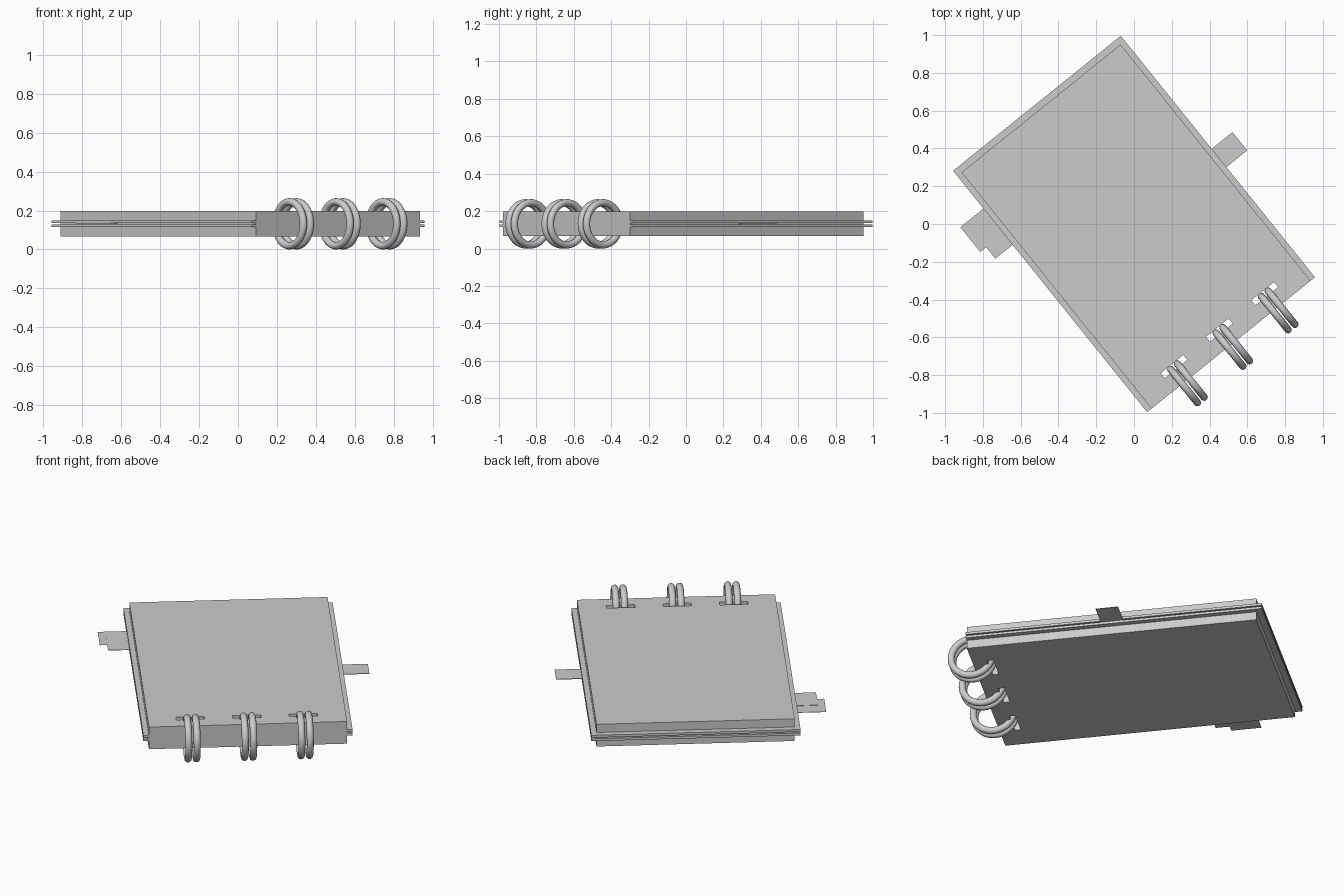
import bpy, bmesh
from math import radians
from mathutils import Matrix

if "Cube" in bpy.data.objects:
    bpy.data.objects.remove(bpy.data.objects["Cube"])

# The pad is modelled axis-aligned, then turned about z
TURN = Matrix.Rotation(radians(38.8), 4, 'Z')
W, L = 0.57, 0.82          # half size of the protruding sheets
IW, IL = 0.54, 0.785       # half width / top end of the main block
MID = 0.132                # middle height
RING_X = (-0.308, 0.0, 0.308)


def prism(name, outline, z0, z1):
    """Extrude a flat outline from z0 to z1."""
    bm = bmesh.new()
    face = bm.faces.new([bm.verts.new((x, y, z0)) for x, y in outline])
    res = bmesh.ops.extrude_face_region(bm, geom=[face])
    up = [v for v in res['geom'] if isinstance(v, bmesh.types.BMVert)]
    bmesh.ops.translate(bm, verts=up, vec=(0, 0, z1 - z0))
    bmesh.ops.recalc_face_normals(bm, faces=bm.faces)
    me = bpy.data.meshes.new(name)
    bm.to_mesh(me)
    bm.free()
    ob = bpy.data.objects.new(name, me)
    bpy.context.collection.objects.link(ob)
    ob.matrix_world = TURN
    return ob


def rect(x0, x1, y0, y1):
    return [(x0, y0), (x1, y0), (x1, y1), (x0, y1)]


# Main block with three slots punched right through
block = prism("pad_block", rect(-IW, IW, -L, IL), 0.066, 0.199)
for i, x in enumerate(RING_X):
    cutter = prism("slot_cutter", rect(x - 0.077, x + 0.077, -0.738, -0.704), -0.1, 0.4)
    cutter.hide_render = True
    mod = block.modifiers.new("slot", 'BOOLEAN')
    mod.operation = 'DIFFERENCE'
    mod.solver = 'EXACT'
    mod.object = cutter
    bpy.context.view_layer.objects.active = block
    bpy.ops.object.modifier_apply(modifier=mod.name)
    bpy.data.objects.remove(cutter)

# Two protruding sheets: rims around three sides of the block
rim = [(-W, -L), (-IW, -L), (-IW, IL), (IW, IL), (IW, -L), (W, -L), (W, L), (-W, L)]
prism("lower_sheet", rim, 0.115, 0.129)
prism("upper_sheet", rim, 0.136, 0.150)

# Index tabs in the gap between the sheets
prism("right_tab", rect(IW, 0.711, -0.072, 0.052), 0.131, 0.134)
prism("left_tab_low", rect(-0.727, -IW, 0.395, 0.563), 0.130, 0.132)
prism("left_tab_high", rect(-0.687, -IW, 0.317, 0.48), 0.133, 0.135)

# Paired binding rings
for i, x in enumerate(RING_X):
    for side in (-1, 1):
        bpy.ops.mesh.primitive_torus_add(major_segments=48, minor_segments=12,
                                         major_radius=0.113, minor_radius=0.019)
        ring = bpy.context.object
        ring.name = f"binding_ring_{i + 1}_{'a' if side < 0 else 'b'}"
        ring.matrix_world = (TURN @ Matrix.Translation((x + side * 0.023, -0.835, MID))
                             @ Matrix.Rotation(radians(90), 4, 'Y'))
        bpy.ops.object.shade_smooth()
